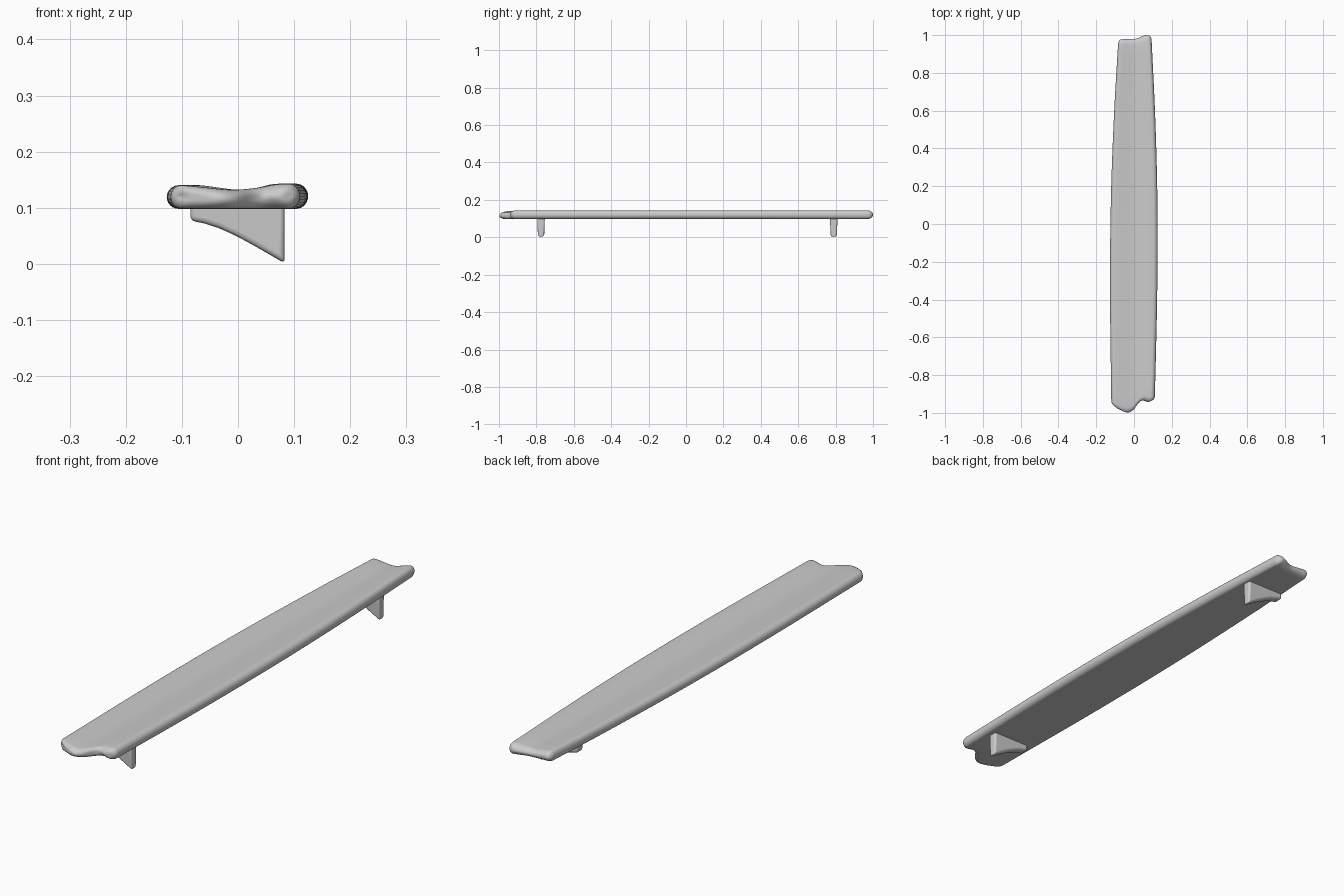
import bpy, bmesh, math

if "Cube" in bpy.data.objects:
    bpy.data.objects.remove(bpy.data.objects["Cube"])


def curve(points, x):
    """Smooth monotone-ish interpolation through a few (x, value) points."""
    if x <= points[0][0]:
        return points[0][1]
    n = len(points)

    def slope(i):
        a, b = points[max(i - 1, 0)], points[min(i + 1, n - 1)]
        return (b[1] - a[1]) / (b[0] - a[0])

    for i in range(n - 1):
        (x0, v0), (x1, v1) = points[i], points[i + 1]
        if x <= x1:
            h = x1 - x0
            t = (x - x0) / h
            return ((2*t**3 - 3*t*t + 1) * v0 + (t**3 - 2*t*t + t) * h * slope(i)
                    + (3*t*t - 2*t**3) * v1 + (t**3 - t*t) * h * slope(i + 1))
    return points[-1][1]


def finish(name, bm):
    bmesh.ops.remove_doubles(bm, verts=bm.verts, dist=0.0002)
    bmesh.ops.recalc_face_normals(bm, faces=bm.faces)
    mesh = bpy.data.meshes.new(name)
    bm.to_mesh(mesh)
    bm.free()
    obj = bpy.data.objects.new(name, mesh)
    bpy.context.collection.objects.link(obj)
    bpy.context.view_layer.objects.active = obj
    obj.select_set(True)
    return obj


# Board outline: side edges along y, wavy ends along the width (u from -1 to 1)
LEFT = [(-1, -0.120), (-0.35, -0.127), (0.15, -0.122), (0.6, -0.106), (1, -0.084)]
RIGHT = [(-1, 0.110), (-0.4, 0.123), (0.1, 0.124), (0.55, 0.113), (1, 0.093)]
FRONT = [(-1, -0.962), (-0.8, -0.978), (-0.3, -0.998), (0, -0.985),
         (0.3, -0.947), (0.5, -0.934), (0.8, -0.942), (1, -0.935)]
BACK = [(-1, 0.978), (-0.3, 0.979), (0.15, 0.982), (0.6, 0.995), (0.85, 1.0), (1, 0.998)]
TOP = [(-1, 0.140), (-0.8, 0.140), (-0.45, 0.136), (-0.05, 0.132),
       (0.3, 0.135), (0.65, 0.142), (1, 0.143)]
BOTTOM = 0.098
ROUND = 0.02

# Cross-section positions and thickness factors, rounded at both sides
flat = [-1 + 2 * i / 28 for i in range(29)]
arc = [math.pi / 2 * i / 6 for i in range(7)]
edge = 0.17
section = [(-1 + edge * (1 - math.cos(a)), math.sin(a)) for a in arc]
section += [(u, 1) for u in flat if abs(u) < 1 - edge - 0.02]
section += [(-u, s) for u, s in section[6::-1]]

# Stations along the board: rounded noses at both ends
ends = [(0.028 * (1 - math.cos(a)), math.sin(a), 0.018 * (1 - math.sin(a))) for a in arc]
stations = [(0, d, s, w) for d, s, w in ends]
stations += [(i / 32, 0.028 * (1 - 2 * i / 32), 1, 0) for i in range(1, 32)]
stations += [(1, -d, s, w) for d, s, w in reversed(ends)]

bm = bmesh.new()
rings = []
for t, shift, thick, inset in stations:
    upper, lower = [], []
    for u, s in section:
        y = (1 - t) * curve(FRONT, u) + t * curve(BACK, u) + shift
        mid_y = -0.97 + 1.96 * t
        a, b = curve(LEFT, mid_y) + inset, curve(RIGHT, mid_y) - inset
        x = a + (b - a) * (u + 1) / 2
        z1 = curve(TOP, u)
        mid, half = (z1 + BOTTOM) / 2, (z1 - BOTTOM) / 2 * s * thick
        upper.append(bm.verts.new((x, y, mid + half)))
        lower.append(bm.verts.new((x, y, mid - half)))
    rings.append(upper + lower[::-1])
for r0, r1 in zip(rings, rings[1:]):
    for i in range(len(r0)):
        j = (i + 1) % len(r0)
        bm.faces.new((r0[i], r0[j], r1[j], r1[i]))
bmesh.ops.dissolve_degenerate(bm, dist=0.0002, edges=bm.edges)
board = finish("shelf_board", bm)
bpy.ops.object.shade_smooth_by_angle(angle=math.radians(60))
board.select_set(False)

# Two tapered triangular brackets with a curved lower edge
PROFILE = [(-0.085, 0.112), (-0.085, 0.077), (-0.060, 0.072), (-0.035, 0.064),
           (-0.010, 0.053), (0.015, 0.040), (0.040, 0.026), (0.083, 0.001),
           (0.083, 0.112)]


def bracket(name, y):
    bm = bmesh.new()
    sides = []
    for sign in (-1, 1):
        sides.append([bm.verts.new((x, y + sign * (0.0165 + 0.035 * z), z))
                      for x, z in PROFILE])
        bm.faces.new(sides[-1])
    for i in range(len(PROFILE)):
        j = (i + 1) % len(PROFILE)
        bm.faces.new((sides[0][i], sides[0][j], sides[1][j], sides[1][i]))
    obj = finish(name, bm)
    bev = obj.modifiers.new("soft_edges", 'BEVEL')
    bev.width = 0.009
    bev.segments = 4
    bev.limit_method = 'ANGLE'
    bev.angle_limit = math.radians(40)
    bpy.ops.object.shade_smooth_by_angle(angle=math.radians(40))
    obj.select_set(False)


for name, y in (("front_bracket", -0.775), ("back_bracket", 0.79)):
    bracket(name, y)
